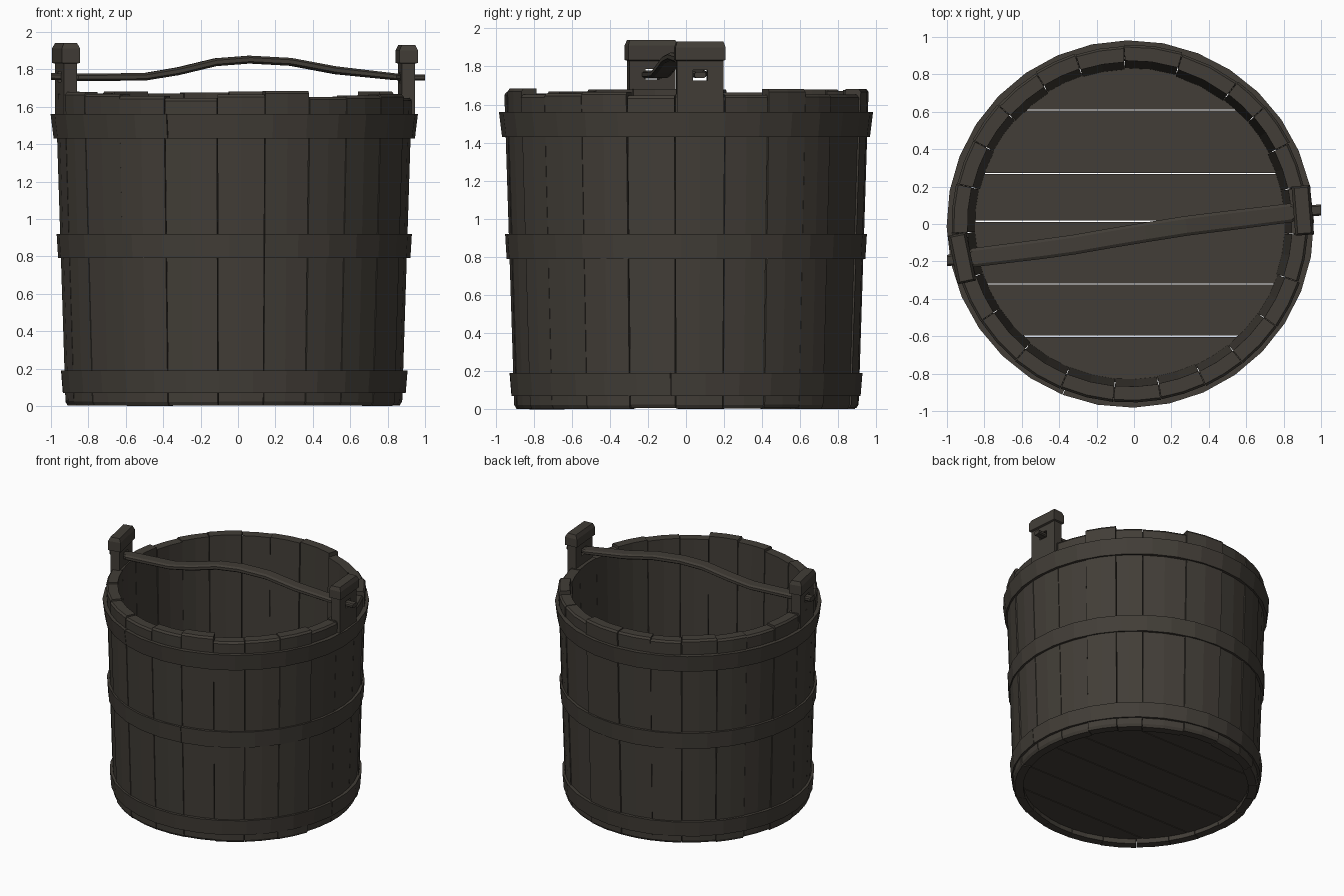
import bpy, bmesh, math, random
from mathutils import Matrix, Vector

if "Cube" in bpy.data.objects:
    bpy.data.objects.remove(bpy.data.objects["Cube"])

random.seed(4)
CX = -0.02                                   # bucket axis sits slightly left of the handle centre

wood = bpy.data.materials.new("dark wood")
wood.diffuse_color = (0.054, 0.047, 0.038, 1)
wood.use_nodes = True
wood.node_tree.nodes["Principled BSDF"].inputs["Base Color"].default_value = wood.diffuse_color


def finish(name, bm):
    bmesh.ops.recalc_face_normals(bm, faces=bm.faces)
    me = bpy.data.meshes.new(name)
    bm.to_mesh(me)
    bm.free()
    me.materials.append(wood)
    ob = bpy.data.objects.new(name, me)
    bpy.context.collection.objects.link(ob)
    return ob


def loft(bm, rings):
    """Skin equal-length closed rings and cap both ends."""
    vs = [[bm.verts.new(p) for p in r] for r in rings]
    n = len(rings[0])
    for a, b in zip(vs, vs[1:]):
        for i in range(n):
            j = (i + 1) % n
            bm.faces.new((a[i], a[j], b[j], b[i]))
    bm.faces.new(vs[0][::-1])
    bm.faces.new(vs[-1])


def polar(r, a, z):
    return (CX + r * math.cos(a), r * math.sin(a), z)


def arc_block(bm, a0, a1, segs, profile):
    """Sweep a radius/height profile around the bucket axis."""
    loft(bm, [[polar(r, a0 + (a1 - a0) * i / segs, z) for r, z in profile]
              for i in range(segs + 1)])


def outer(z):
    return 0.903 + 0.031 * z


# staves of uneven width and height
seams = [-3.5, 12.5, 27, 41, 53, 73, 92, 108, 122, 138, 152, 167, 183,
         198.5, 213, 230, 247, 264.5, 280, 295, 309, 325, 341, 356.5]
bm = bmesh.new()
for s0, s1 in zip(seams, seams[1:]):
    top = random.uniform(1.645, 1.685)
    d = random.uniform(-0.006, 0.006)
    bot = random.uniform(0, 0.008)
    prof = [(outer(0) - 0.012 + d, bot), (outer(0) + d, bot + 0.02),
            (outer(top) + d, top - 0.015), (outer(top) - 0.012 + d, top),
            (outer(top) - 0.085 + d, top), (outer(0) - 0.075 + d, bot)]
    arc_block(bm, math.radians(s0 + 0.12), math.radians(s1 - 0.12), 2, prof)
finish("staves", bm)

# three hoops, each split where its ends meet
for name, z0, z1, r0, r1, seam in (("bottom_hoop", 0.07, 0.19, 0.920, 0.930, 355),
                                   ("middle_hoop", 0.79, 0.92, 0.942, 0.950, 279.8),
                                   ("top_hoop", 1.43, 1.56, 0.966, 0.982, 248.4)):
    bm = bmesh.new()
    a = math.radians(seam)
    arc_block(bm, a + 0.002, a + 2 * math.pi - 0.002, 32,
              [(r0, z0), (r1, z1), (r1 - 0.045, z1), (r0 - 0.045, z0)])
    finish(name, bm)

# floor planks cut from a disc
bm = bmesh.new()
R = 0.85
cuts = [-R, -0.6, -0.32, 0.015, 0.27, 0.61, R]
for y0, y1 in zip(cuts, cuts[1:]):
    y0, y1 = y0 + 0.003, y1 - 0.003
    ys = [y0 + (y1 - y0) * i / 6 for i in range(7)]
    half = [(math.sqrt(R * R - y * y), y) for y in ys]
    outline = half + [(-x, y) for x, y in reversed(half)]
    loft(bm, [[(CX + x, y, z) for x, y in outline] for z in (0.04, 0.10)])
finish("floor_planks", bm)


def box_rings(w, t, z):
    return [(-t, -w, z), (t, -w, z), (t, w, z), (-t, w, z)]


# raised posts with thicker heads and a hole for the handle
for name, ang, r, top, peg_z in (("right_post", 4.5, 0.925, 1.93, 1.755),
                                 ("left_post", 191.5, 0.918, 1.94, 1.76)):
    place = Matrix.Translation((CX, 0, 0)) @ Matrix.Rotation(math.radians(ang), 4, 'Z') \
        @ Matrix.Translation((r, 0, 0))
    bm = bmesh.new()
    loft(bm, [box_rings(0.122, 0.036, 1.5), box_rings(0.122, 0.036, 1.83),
              box_rings(0.132, 0.05, 1.835), box_rings(0.132, 0.05, top - 0.03),
              box_rings(0.122, 0.036, top)])
    bm.transform(place)
    post = finish(name, bm)
    bm = bmesh.new()
    bmesh.ops.create_cube(bm, size=1, matrix=place @ Matrix.Translation((0, 0, peg_z))
                          @ Matrix.Diagonal((0.3, 0.075, 0.055, 1)))
    cutter = finish(name + "_hole_cutter", bm)
    cutter.hide_render = True
    cutter.hide_set(True)
    mod = post.modifiers.new("hole", 'BOOLEAN')
    mod.operation = 'DIFFERENCE'
    mod.object = cutter
    mod.solver = 'EXACT'

# arched handle tapering to a peg at each end: x, y, z, half width, half height
path = [(-1.0, -0.195, 1.762, 0.03, 0.018), (-0.885, -0.185, 1.758, 0.03, 0.018),
        (-0.86, -0.18, 1.757, 0.05, 0.02), (-0.5, -0.135, 1.76, 0.052, 0.02),
        (-0.32, -0.11, 1.79, 0.052, 0.021), (-0.12, -0.075, 1.838, 0.052, 0.021),
        (0.06, -0.045, 1.852, 0.052, 0.021), (0.28, -0.01, 1.84, 0.052, 0.021),
        (0.52, 0.02, 1.795, 0.052, 0.021), (0.84, 0.06, 1.76, 0.05, 0.018),
        (0.87, 0.065, 1.757, 0.03, 0.016), (1.0, 0.075, 1.755, 0.03, 0.016)]
bm = bmesh.new()
rings = []
for x, y, z, w, h in path:
    side = Vector((-0.14, 1, 0)) if abs(x) < 0.99 else Vector((0, 1, 0))
    c = Vector((x, y, z))
    rings.append([c + side * (w * u) + Vector((0, 0, h * v)) for u, v in
                  ((1, -.5), (1, .5), (.7, 1), (-.7, 1), (-1, .5), (-1, -.5), (-.7, -1), (.7, -1))])
loft(bm, rings)
finish("handle", bm)
